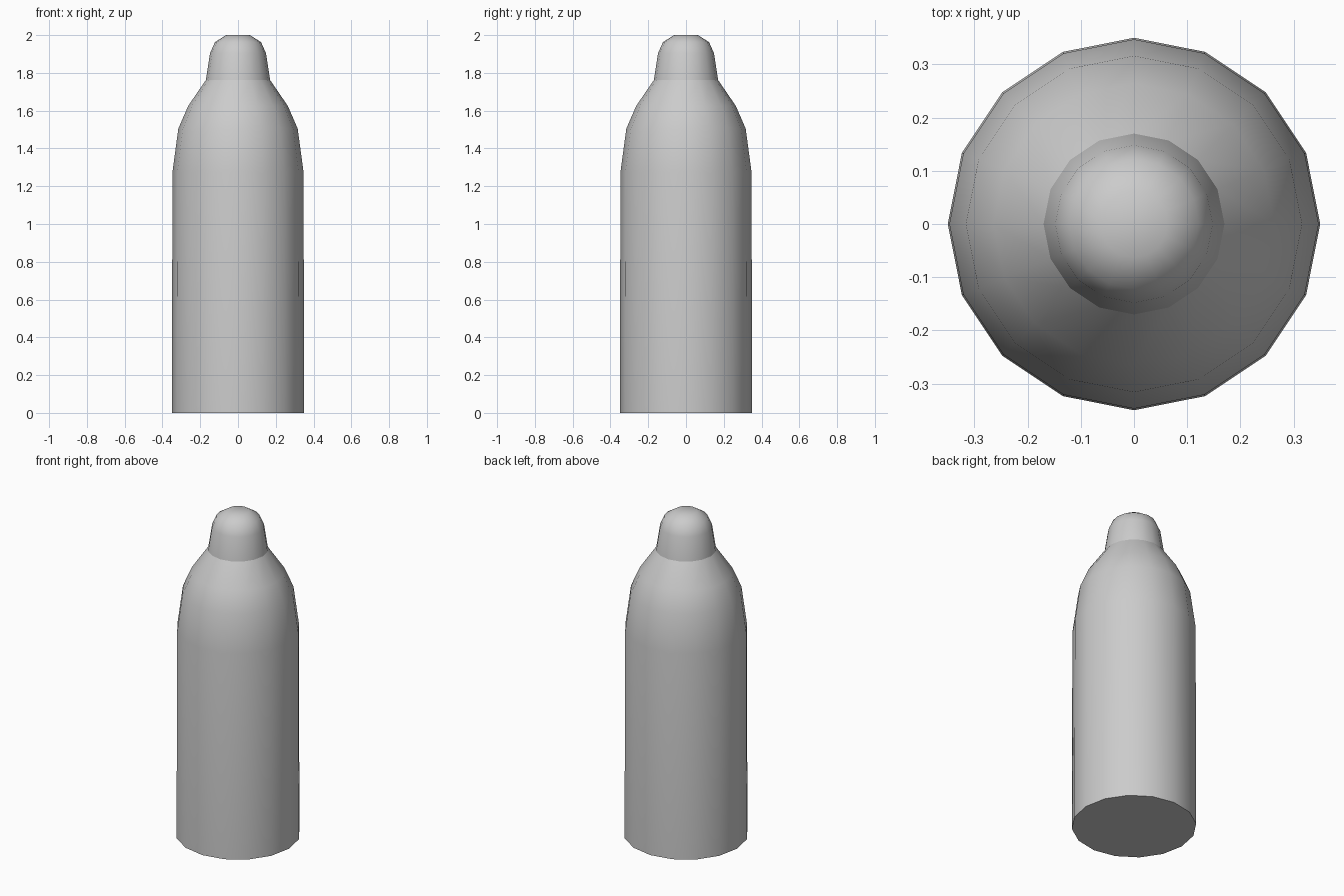
import bpy, bmesh, math

SIDES = 16

cube = bpy.data.objects.get("Cube")
if cube:
    bpy.data.objects.remove(cube, do_unlink=True)

# One plain grey for the whole shell
grey = bpy.data.materials.new("plain_grey")
grey.use_nodes = True
colour = (0.6, 0.6, 0.6, 1)
grey.diffuse_color = colour
grey.node_tree.nodes["Principled BSDF"].inputs["Base Color"].default_value = colour


def turned(name, profile, cap_bottom, cap_top):
    """Turn a (radius, height) profile into a smooth-shaded round part."""
    bm = bmesh.new()
    rings = []
    for r, z in profile:
        angles = [2 * math.pi * i / SIDES for i in range(SIDES)]
        rings.append([bm.verts.new((r * math.cos(a), r * math.sin(a), z)) for a in angles])
    for low, high in zip(rings, rings[1:]):
        for i in range(SIDES):
            j = (i + 1) % SIDES
            bm.faces.new((low[i], low[j], high[j], high[i]))
    if cap_bottom:
        bm.faces.new(rings[0][::-1])
    if cap_top:
        bm.faces.new(rings[-1])
    mesh = bpy.data.meshes.new(name)
    bm.to_mesh(mesh)
    bm.free()
    mesh.materials.append(grey)
    obj = bpy.data.objects.new(name, mesh)
    bpy.context.collection.objects.link(obj)
    bpy.ops.object.select_all(action="DESELECT")
    obj.select_set(True)
    bpy.context.view_layer.objects.active = obj
    bpy.ops.object.shade_smooth_by_angle(angle=math.radians(60))
    return obj


# Straight case with a rounded shoulder and flat base
turned("body", [(0.35, 0), (0.347, 1.275), (0.316, 1.505), (0.264, 1.625), (0.17, 1.762)], True, False)

# Blunt tip, kept separate so the neck stays a crisp edge
turned("tip", [(0.17, 1.762), (0.148, 1.905), (0.122, 1.963), (0.063, 2)], False, True)
